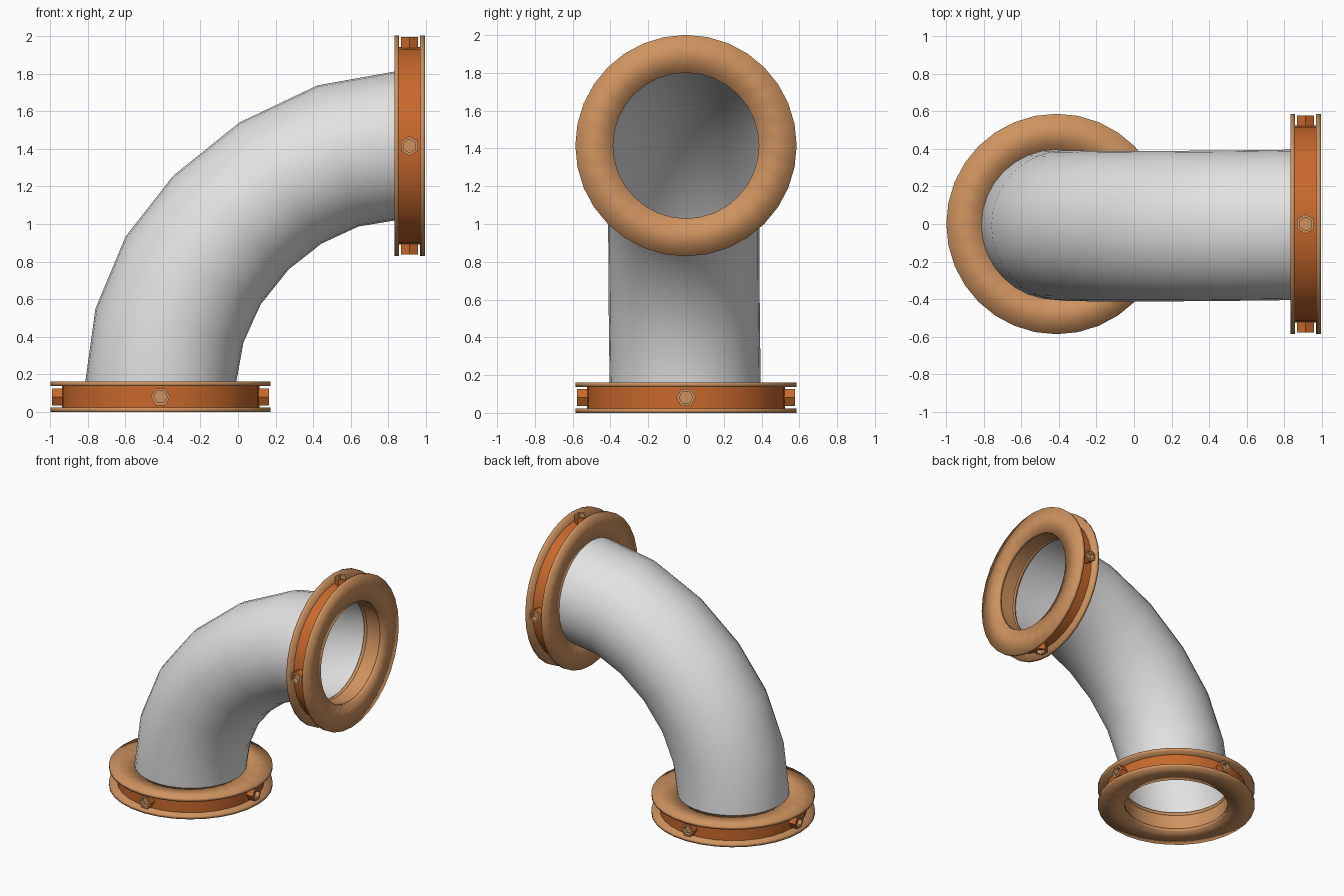
import bpy, bmesh, math
from mathutils import Matrix, Vector

if "Cube" in bpy.data.objects:
    bpy.data.objects.remove(bpy.data.objects["Cube"])


def material(name, rgb):
    m = bpy.data.materials.new(name)
    m.diffuse_color = (*rgb, 1)
    m.use_nodes = True
    m.node_tree.nodes["Principled BSDF"].inputs["Base Color"].default_value = m.diffuse_color
    return m


GREY = material("pipe_grey", (0.76, 0.76, 0.76))
TAN = material("flange_tan", (0.62, 0.29, 0.115))
ORANGE = material("groove_orange", (0.58, 0.14, 0.025))


def skin(name, rings, mats, mat_rule=None, loop=False, cap=False, smooth=True, matrix=None):
    """Join rings of points into a surface; mat_rule(i) colours band i."""
    bm = bmesh.new()
    rows = [[bm.verts.new(p) for p in ring] for ring in rings]
    n = len(rows[0])
    for i in range(len(rows) if loop else len(rows) - 1):
        a, b = rows[i], rows[(i + 1) % len(rows)]
        for j in range(n):
            k = (j + 1) % n
            f = bm.faces.new((a[j], a[k], b[k], b[j]))
            f.material_index = mat_rule(i) if mat_rule else 0
            f.smooth = smooth
    if cap:
        f = bm.faces.new(rows[-1])
        f.material_index = mat_rule(len(rows) - 1) if mat_rule else 0
    bmesh.ops.recalc_face_normals(bm, faces=bm.faces)
    me = bpy.data.meshes.new(name)
    bm.to_mesh(me)
    bm.free()
    for m in mats:
        me.materials.append(m)
    ob = bpy.data.objects.new(name, me)
    bpy.context.collection.objects.link(ob)
    if matrix:
        ob.matrix_world = matrix
    return ob


def lathe(profile, n):
    """Rings about local z from (radius, height) pairs."""
    return [[(r * math.cos(2 * math.pi * j / n), r * math.sin(2 * math.pi * j / n), z)
             for j in range(n)] for r, z in profile]


def flange(name, matrix):
    # two thin plates, fully smooth so the faces look rounded
    for side, lo, hi in (("inner", 0.057, 0.081), ("outer", -0.081, -0.057)):
        skin(f"{name}_{side}_plate",
             lathe([(0.386, lo), (0.586, lo), (0.586, hi), (0.386, hi)], 32),
             [TAN], loop=True, matrix=matrix)
    # grooved core, tan inside the bore
    skin(f"{name}_core",
         lathe([(0.525, -0.057), (0.525, 0.057)], 32), [ORANGE], matrix=matrix)
    skin(f"{name}_bore",
         lathe([(0.388, -0.057), (0.388, 0.057)], 32), [TAN], matrix=matrix)
    # four hex socket bolts
    for i in range(4):
        turn = Matrix.Rotation(i * math.pi / 2, 4, 'Z') @ Matrix.Rotation(math.pi / 2, 4, 'Y') \
            @ Matrix.Rotation(math.pi / 2, 4, 'Z')
        skin(f"{name}_bolt_{i + 1}",
             lathe([(0.052, 0.51), (0.052, 0.578), (0.036, 0.578), (0.036, 0.545)], 6),
             [ORANGE, TAN], mat_rule=lambda b: 1 if b else 0, cap=True, smooth=False,
             matrix=matrix @ turn)


flange("base_flange", Matrix.Translation((-0.412, 0, 0.081)))
flange("side_flange", Matrix.Translation((0.912, 0, 1.415)) @ Matrix.Rotation(-math.pi / 2, 4, 'Y'))

# bent pipe: outer and inner bend points (x, z) of each ring
bend = [((-0.815, 0.09), (-0.012, 0.09)),
        ((-0.811, 0.167), (-0.008, 0.167)),
        ((-0.758, 0.55), (0.029, 0.37)),
        ((-0.598, 0.933), (0.12, 0.572)),
        ((-0.343, 1.258), (0.269, 0.758)),
        ((0.008, 1.54), (0.444, 0.896)),
        ((0.423, 1.737), (0.641, 0.987)),
        ((0.84, 1.812), (0.84, 1.02)),
        ((0.9, 1.815), (0.9, 1.02))]
rings = []
for i, (o, q) in enumerate(bend):
    o, q = Vector((o[0], 0, o[1])), Vector((q[0], 0, q[1]))
    mid, arm = (o + q) / 2, (o - q) / 2
    shift = Vector((0, -0.012 * math.sin(math.pi * i / (len(bend) - 1)), 0))
    rings.append([mid + shift + arm * math.cos(t) + Vector((0, 0.4 * math.sin(t), 0))
                  for t in (2 * math.pi * j / 32 for j in range(32))])
skin("bent_pipe", rings, [GREY])
